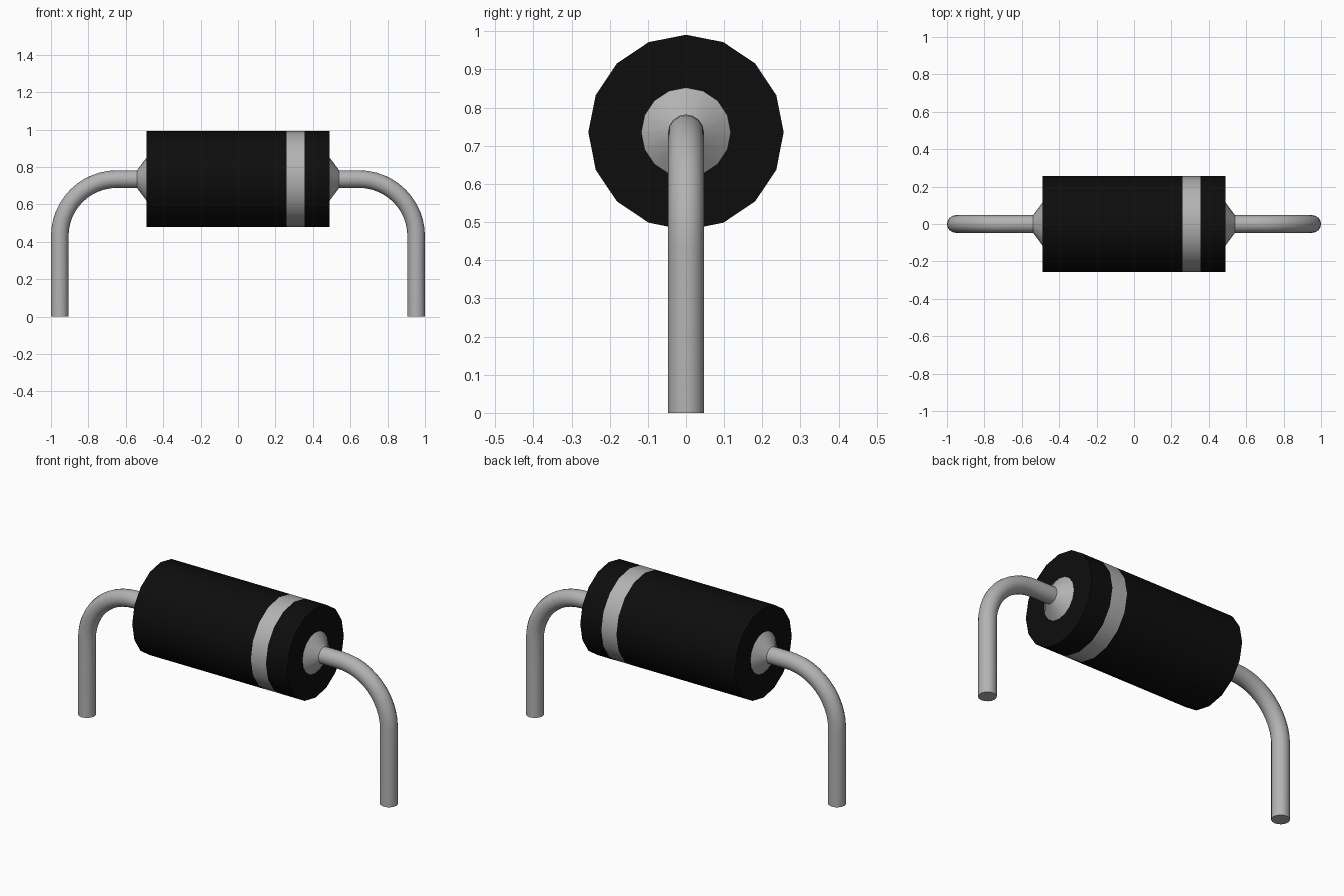
import bpy, bmesh, math
from mathutils import Vector

cube = bpy.data.objects.get("Cube")
if cube:
    bpy.data.objects.remove(cube, do_unlink=True)

AXIS_Z = 0.735      # height of the body axis
SIDES = 16


def material(name, rgb, rough):
    m = bpy.data.materials.new(name)
    m.use_nodes = True
    col = (*rgb, 1.0)
    m.diffuse_color = col
    bsdf = m.node_tree.nodes["Principled BSDF"]
    bsdf.inputs["Base Color"].default_value = col
    bsdf.inputs["Roughness"].default_value = rough
    return m


black = material("black_epoxy", (0.004, 0.004, 0.004), 0.6)
grey = material("grey_metal", (0.45, 0.45, 0.45), 0.5)


def tube(name, stations, mats, rule=None):
    """Skin round rings; each station is (centre, tangent angle in xz, radius)."""
    bm = bmesh.new()
    rings = []
    for centre, ang, r in stations:
        up = Vector((-math.sin(ang), 0, math.cos(ang)))
        side = Vector((0, 1, 0))
        ring = []
        for i in range(SIDES):
            t = 2 * math.pi * i / SIDES
            ring.append(bm.verts.new(Vector(centre) + r * (up * math.cos(t) + side * math.sin(t))))
        rings.append(ring)
    for a, b in zip(rings, rings[1:]):
        for i in range(SIDES):
            j = (i + 1) % SIDES
            bm.faces.new((a[i], a[j], b[j], b[i]))
    bm.faces.new(rings[0])
    bm.faces.new(rings[-1])
    bmesh.ops.recalc_face_normals(bm, faces=bm.faces)
    if rule:
        for f in bm.faces:
            f.material_index = rule(f)
    me = bpy.data.meshes.new(name)
    bm.to_mesh(me)
    bm.free()
    for m in mats:
        me.materials.append(m)
    ob = bpy.data.objects.new(name, me)
    bpy.context.collection.objects.link(ob)
    bpy.ops.object.select_all(action='DESELECT')
    ob.select_set(True)
    bpy.context.view_layer.objects.active = ob
    bpy.ops.object.shade_smooth_by_angle(angle=math.radians(30))
    return ob


# Cylindrical body with a painted polarity band
BAND = (0.26, 0.355)
tube("body", [((x, 0, AXIS_Z), 0, 0.256) for x in (-0.488, *BAND, 0.488)], [black, grey],
     lambda f: int(BAND[0] < f.calc_center_median().x < BAND[1]))

# Matching collar and bent lead on each end
WIRE_R, LEAD_X, BEND = 0.047, 0.953, 0.305
for label, s in (("left", 1), ("right", -1)):
    tube(label + "_collar", [((s * 0.486, 0, AXIS_Z), 0, 0.12),
                             ((s * 0.54, 0, AXIS_Z), 0, WIRE_R)], [grey])
    path = [((s * 0.5, 0, AXIS_Z), 0, WIRE_R)]
    for i in range(13):
        a = math.pi / 2 * i / 12
        path.append(((s * (LEAD_X - BEND + BEND * math.sin(a)), 0,
                      AXIS_Z - BEND + BEND * math.cos(a)), -s * a, WIRE_R))
    path.append(((s * LEAD_X, 0, 0), -s * math.pi / 2, WIRE_R))
    tube(label + "_lead", path, [grey])
